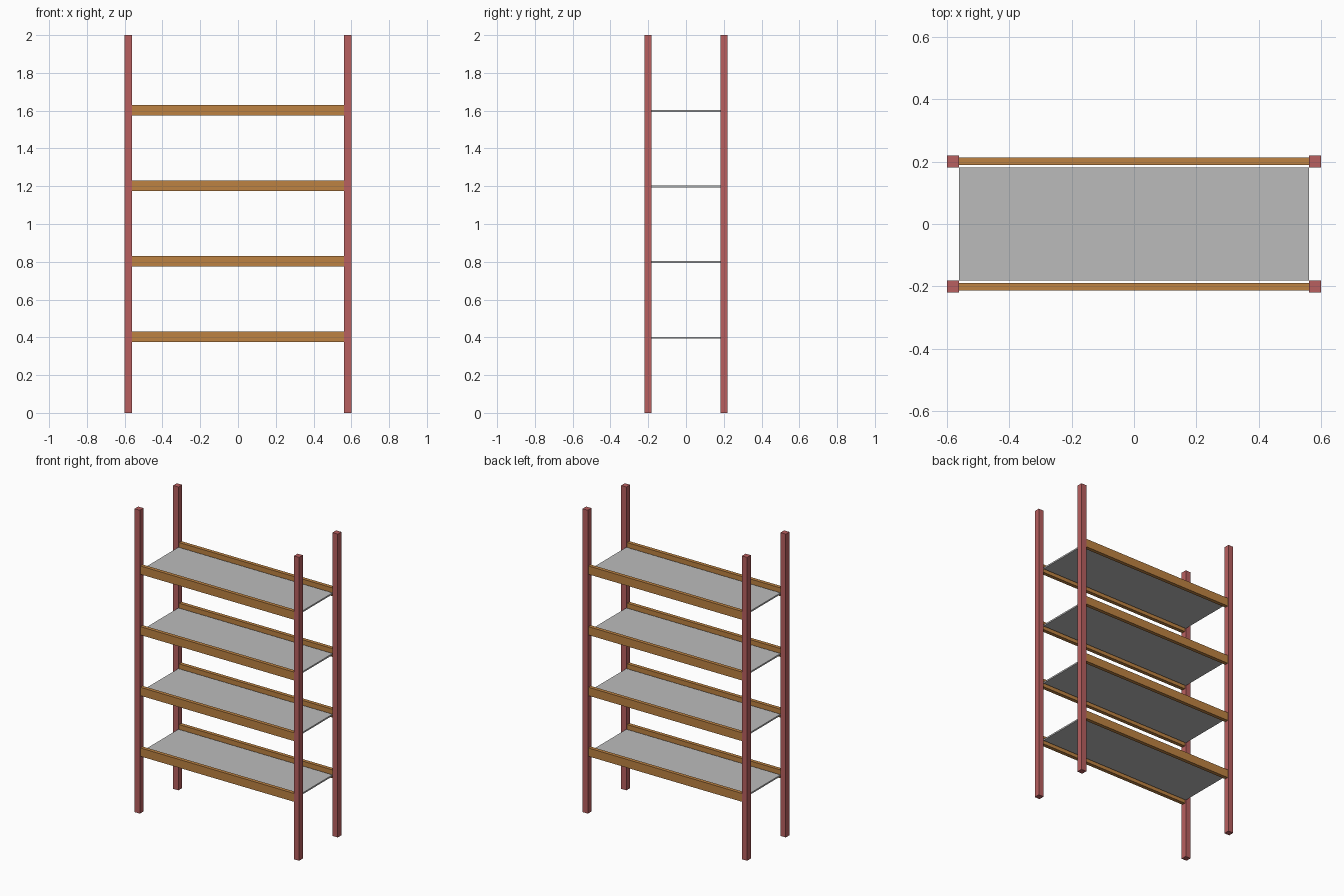
import bpy

cube = bpy.data.objects.get("Cube")
if cube:
    bpy.data.objects.remove(cube, do_unlink=True)


def make_material(name, colour):
    mat = bpy.data.materials.new(name)
    mat.use_nodes = True
    mat.diffuse_color = colour
    mat.node_tree.nodes["Principled BSDF"].inputs["Base Color"].default_value = colour
    return mat


red = make_material("dusty red", (0.48, 0.115, 0.115, 1))
orange = make_material("ochre brown", (0.51, 0.225, 0.055, 1))
grey = make_material("light grey", (0.5, 0.5, 0.5, 1))


def box(name, centre, size, mat):
    bpy.ops.mesh.primitive_cube_add(size=1, location=centre)
    obj = bpy.context.object
    obj.name = name
    obj.scale = size
    bpy.ops.object.transform_apply(location=False, rotation=False, scale=True)
    obj.data.materials.append(mat)
    return obj


HALF_X, HALF_Y, POST, HEIGHT = 0.6, 0.22, 0.038, 2.0
INNER = 2 * (HALF_X - POST)
sides_y = (("front", -1), ("back", 1))

# Four upright posts
for depth, sy in sides_y:
    for side, sx in (("right", -1), ("left", 1)):
        box(f"{depth}_{side}_post",
            (sx * (HALF_X - POST / 2), sy * (HALF_Y - POST / 2), HEIGHT / 2),
            (POST, POST, HEIGHT), red)

# Four levels, each with a thin shelf between two beams
for level in range(1, 5):
    z = 0.4 * level
    box(f"shelf_{level}", (0, 0, z - 0.002), (INNER, 0.364, 0.01), grey)
    for depth, sy in sides_y:
        box(f"{depth}_beam_{level}", (0, sy * 0.202, z + 0.003),
            (INNER, 0.024, 0.055), orange)
